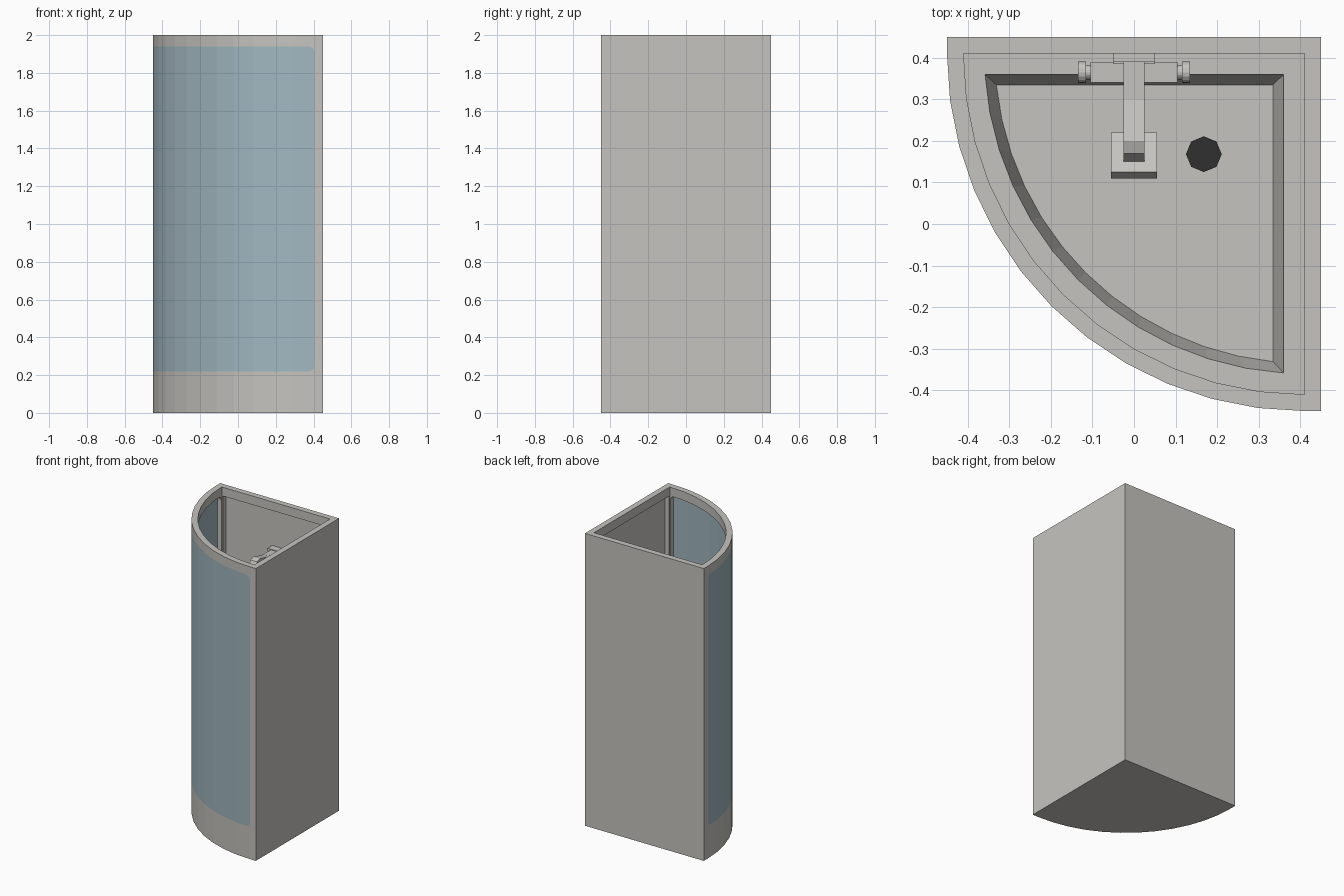
import bpy, bmesh, math
from mathutils import Matrix

old = bpy.data.objects.get("Cube")
if old:
    bpy.data.objects.remove(old, do_unlink=True)


def material(name, rgb):
    m = bpy.data.materials.new(name)
    m.use_nodes = True
    m.diffuse_color = (*rgb, 1)
    m.node_tree.nodes["Principled BSDF"].inputs["Base Color"].default_value = (*rgb, 1)
    return m


GREY = material("warm grey", (0.56, 0.55, 0.52))
GLASS = material("blue glass", (0.36, 0.48, 0.53))
BLACK = material("drain black", (0.03, 0.03, 0.03))

HALF, CENTRE, RADIUS = 0.45, 0.41, 0.86   # cabin half width, arc centre, arc radius
STEP = math.radians(7.5)                  # facet angle of the curved front


def finish(bm, name, mat):
    bmesh.ops.remove_doubles(bm, verts=bm.verts[:], dist=1e-5)
    bmesh.ops.recalc_face_normals(bm, faces=bm.faces[:])
    mesh = bpy.data.meshes.new(name)
    bm.to_mesh(mesh)
    bm.free()
    mesh.materials.append(mat)
    ob = bpy.data.objects.new(name, mesh)
    bpy.context.collection.objects.link(ob)
    return ob


def loft(name, loops, mat=GREY):
    """Closed solid through a series of matching point loops."""
    bm = bmesh.new()
    rings = [[bm.verts.new(p) for p in loop] for loop in loops]
    for a, b in zip(rings, rings[1:]):
        for i in range(len(a)):
            j = (i + 1) % len(a)
            bm.faces.new((a[i], a[j], b[j], b[i]))
    bm.faces.new(rings[0][::-1])
    bm.faces.new(rings[-1])
    return finish(bm, name, mat)


def box(name, x, y, z, mat=GREY):
    return loft(name, [[(x[0], y[0], h), (x[1], y[0], h), (x[1], y[1], h), (x[0], y[1], h)]
                       for h in z], mat)


def cylinder(name, loc, radius, depth, axis="Z", sides=16, mat=GREY):
    bm = bmesh.new()
    turn = Matrix.Rotation(math.pi / 2, 4, "Y") if axis == "X" else Matrix()
    bmesh.ops.create_cone(bm, cap_ends=True, segments=sides, radius1=radius, radius2=radius,
                          depth=depth, matrix=Matrix.Translation(loc) @ turn)
    return finish(bm, name, mat)


def outline(inset, z):
    """Quarter-round plan shape, moved inwards by inset."""
    a, r = HALF - inset, RADIUS - inset
    start = math.asin(max(0, CENTRE - a) / r)
    arc = []
    for i in range(13):
        t = start + (math.pi / 2 - 2 * start) * i / 12
        arc.append((CENTRE - r * math.cos(t), CENTRE - r * math.sin(t), z))
    return [(a, a, z), (arc[0][0], a, z)] + arc + [(a, arc[-1][1], z)]


def curved_panel(name, inner, outer, mat=GREY):
    """Curved slab with rounded corners, following the facets of the front."""
    corner, low, high, first = 0.03, 0.22, 1.94, math.radians(0.4)
    ends = []
    for i in range(5):
        q = i / 4 * math.pi / 2
        ends.append((first + corner / RADIUS * (1 - math.cos(q)), corner * (1 - math.sin(q))))
    stations = ends + [(STEP * i, 0) for i in range(1, 12)]
    stations += [(math.pi / 2 - t, e) for t, e in reversed(ends)]
    loops = []
    for t, e in stations:
        k = math.cos(STEP / 2) / math.cos(t % STEP - STEP / 2)
        loops.append([(CENTRE - r * k * math.cos(t), CENTRE - r * k * math.sin(t), z)
                      for r, z in ((inner, low + e), (outer, low + e),
                                   (outer, high - e), (inner, high - e))])
    return loft(name, loops, mat)


# Cabin body: solid quarter-round, hollowed out
body = loft("cabin_body", [outline(0, 0), outline(0, 2)])
cutters = [
    loft("interior_cutter", [outline(0.04, 0.2), outline(0.04, 2.1)]),
    loft("basin_cutter", [outline(0.115, 0.1), outline(0.09, 0.2), outline(0.09, 0.3)]),
    box("back_recess_cutter", (-0.40, 0.40), (0.37, 0.44), (0.22, 1.94)),
    box("side_recess_cutter", (0.37, 0.44), (-0.40, 0.40), (0.22, 1.94)),
    curved_panel("door_cutter", 0.78, 0.88),
]
bpy.context.view_layer.objects.active = body
for c in cutters:
    c.hide_render = True
    mod = body.modifiers.new(c.name, "BOOLEAN")
    mod.operation, mod.solver, mod.object = "DIFFERENCE", "EXACT", c
    bpy.ops.object.modifier_apply(modifier=mod.name)
    bpy.data.objects.remove(c, do_unlink=True)

# Curved glass flush with the outside
curved_panel("curved_glass", RADIUS - 0.01, RADIUS, GLASS)

# Drain in the tray floor
cylinder("drain", (0.168, 0.168, 0.102), 0.043, 0.008, sides=8, mat=BLACK)

# Mixer valve on the back wall
box("valve_plate", (-0.05, 0.05), (0.385, 0.442), (0.96, 1.06))
box("valve_body", (-0.105, 0.105), (0.34, 0.39), (0.985, 1.035))
for side, label in ((-1, "right"), (1, "left")):
    cylinder(label + "_valve_stem", (side * 0.11, 0.365, 1.01), 0.018, 0.02, "X")
    cylinder(label + "_valve_knob", (side * 0.125, 0.365, 1.01), 0.026, 0.02, "X")

# Riser pipe, arm and tilted shower head
cylinder("riser_pipe", (0, 0.325, 1.336), 0.017, 0.69)
box("arm_wall_plate", (-0.05, 0.05), (0.39, 0.442), (1.63, 1.685))
arm = [(0.44, 1.68), (0.30, 1.68), (0.20, 1.705), (0.17, 1.695), (0.15, 1.655),
       (0.165, 1.635), (0.19, 1.67), (0.30, 1.645), (0.44, 1.645)]
loft("shower_arm", [[(x, y, z) for y, z in arm] for x in (-0.025, 0.025)])
head = box("shower_head", (-0.055, 0.055), (-0.055, 0.055), (-0.015, 0.015))
head.location = (0, 0.165, 1.625)
head.rotation_euler.x = math.radians(-30)
